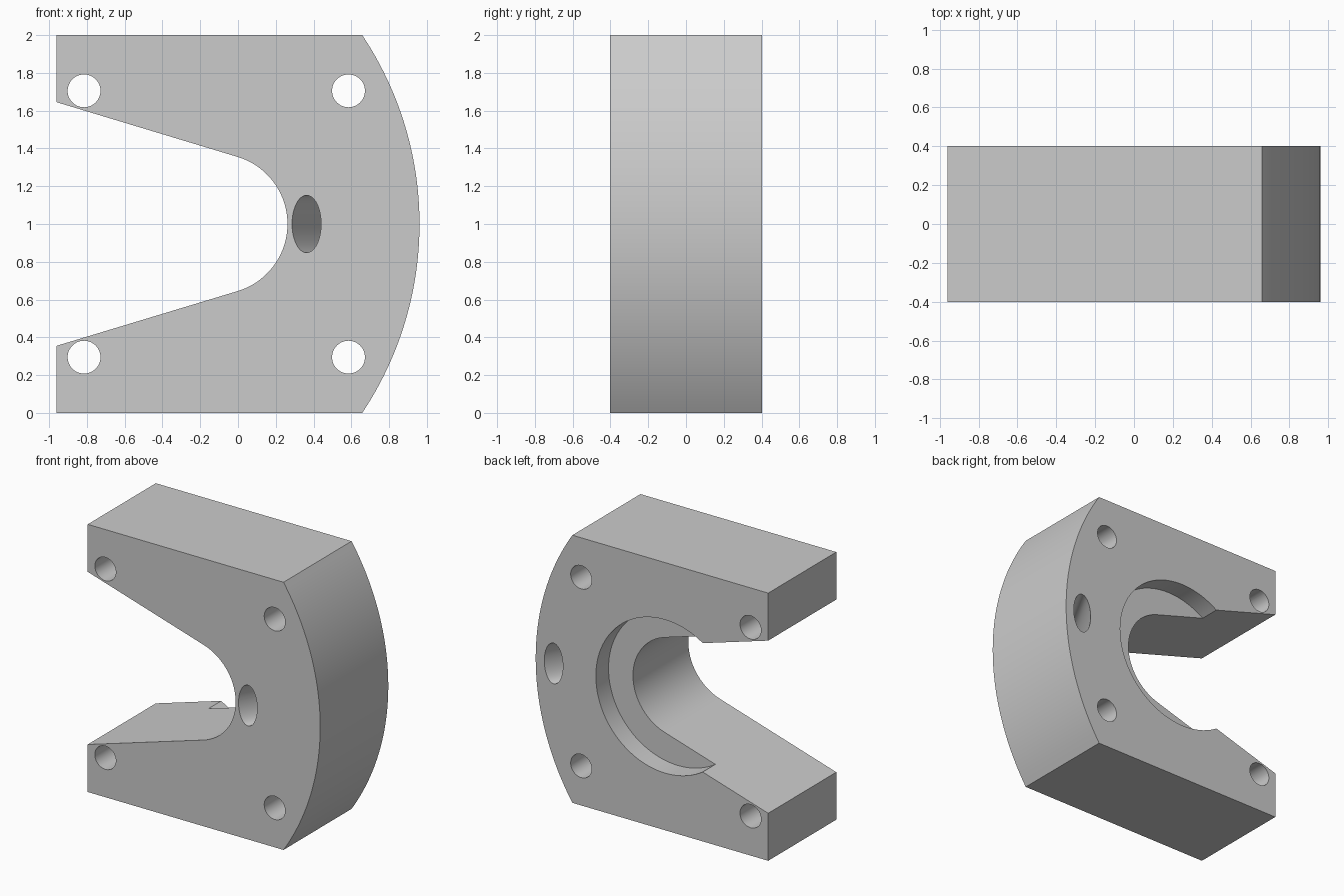
import bpy
import bmesh
from math import sin, cos, pi, radians, asin
from mathutils import Vector

if "Cube" in bpy.data.objects:
    bpy.data.objects.remove(bpy.data.objects["Cube"], do_unlink=True)

HALF_W, HALF_D, MID_Z = 0.961, 0.402, 1.0

grey = bpy.data.materials.new("plain grey")
grey.use_nodes = True
colour = (0.6, 0.6, 0.6, 1)
grey.diffuse_color = colour
grey.node_tree.nodes["Principled BSDF"].inputs["Base Color"].default_value = colour


def arc(cx, cz, rx, rz, start, end, steps):
    """Points (x, z) along an elliptical arc."""
    angles = [start + (end - start) * i / steps for i in range(steps + 1)]
    return [(cx + rx * cos(a), cz + rz * sin(a)) for a in angles]


def prism(name, outline, y0, y1, shift=0.0):
    """Sweep an x-z outline from y0 to y1, sliding it sideways by shift."""
    bm = bmesh.new()
    face = bm.faces.new([bm.verts.new((x, y0, z)) for x, z in outline])
    swept = bmesh.ops.extrude_face_region(bm, geom=[face])["geom"]
    verts = [v for v in swept if isinstance(v, bmesh.types.BMVert)]
    bmesh.ops.translate(bm, verts=verts, vec=Vector((shift, y1 - y0, 0)))
    bmesh.ops.recalc_face_normals(bm, faces=bm.faces)
    mesh = bpy.data.meshes.new(name)
    bm.to_mesh(mesh)
    bm.free()
    mesh.materials.append(grey)
    obj = bpy.data.objects.new(name, mesh)
    bpy.context.collection.objects.link(obj)
    return obj


def ellipse(cx, cz, rx, rz, steps=64):
    return arc(cx, cz, rx, rz, 0, 2 * pi, steps)[:-1]


# Block: bowed outer side, flared round-ended slot on the other
bow_r = 1.80
bow_angle = asin(1 / bow_r)
slot_x, slot_r, flare = -0.109, 0.371, radians(16.8)
outline = arc(HALF_W - bow_r, MID_Z, bow_r, bow_r, -bow_angle, bow_angle, 48)
outline += [(-HALF_W, 2), (-HALF_W, MID_Z + 0.645)]
outline += arc(slot_x, MID_Z, slot_r, slot_r, pi / 2 - flare, flare - pi / 2, 48)
outline += [(-HALF_W, MID_Z - 0.645), (-HALF_W, 0)]
block = prism("clamp_block", outline, -HALF_D, HALF_D)

# Cutters: rear recess, four bolt holes, slanted oval hole
cutters = [prism("recess_cutter", ellipse(slot_x, MID_Z, 0.573, 0.573, 96),
                 HALF_D - 0.15, HALF_D + 0.1)]
for x in (-0.815, 0.585):
    for side in (-1, 1):
        cutters.append(prism("bolt_hole_cutter",
                             ellipse(x, MID_Z + side * 0.705, 0.087, 0.087, 48),
                             -HALF_D - 0.1, HALF_D + 0.1))
slant = 0.45 / (2 * HALF_D)
cutters.append(prism("slanted_hole_cutter",
                     ellipse(0.363 - 0.1 * slant, MID_Z, 0.077, 0.152),
                     -HALF_D - 0.1, HALF_D + 0.1, slant * (2 * HALF_D + 0.2)))

bpy.ops.object.select_all(action="DESELECT")
bpy.context.view_layer.objects.active = block
block.select_set(True)
for cutter in cutters:
    cutter.hide_render = True
    cut = block.modifiers.new(cutter.name, "BOOLEAN")
    cut.operation = "DIFFERENCE"
    cut.solver = "EXACT"
    cut.object = cutter
    bpy.ops.object.modifier_apply(modifier=cut.name)
for cutter in cutters:
    bpy.data.objects.remove(cutter, do_unlink=True)

# Smooth curved walls, crisp rims
bpy.ops.object.shade_smooth_by_angle(angle=radians(25))
